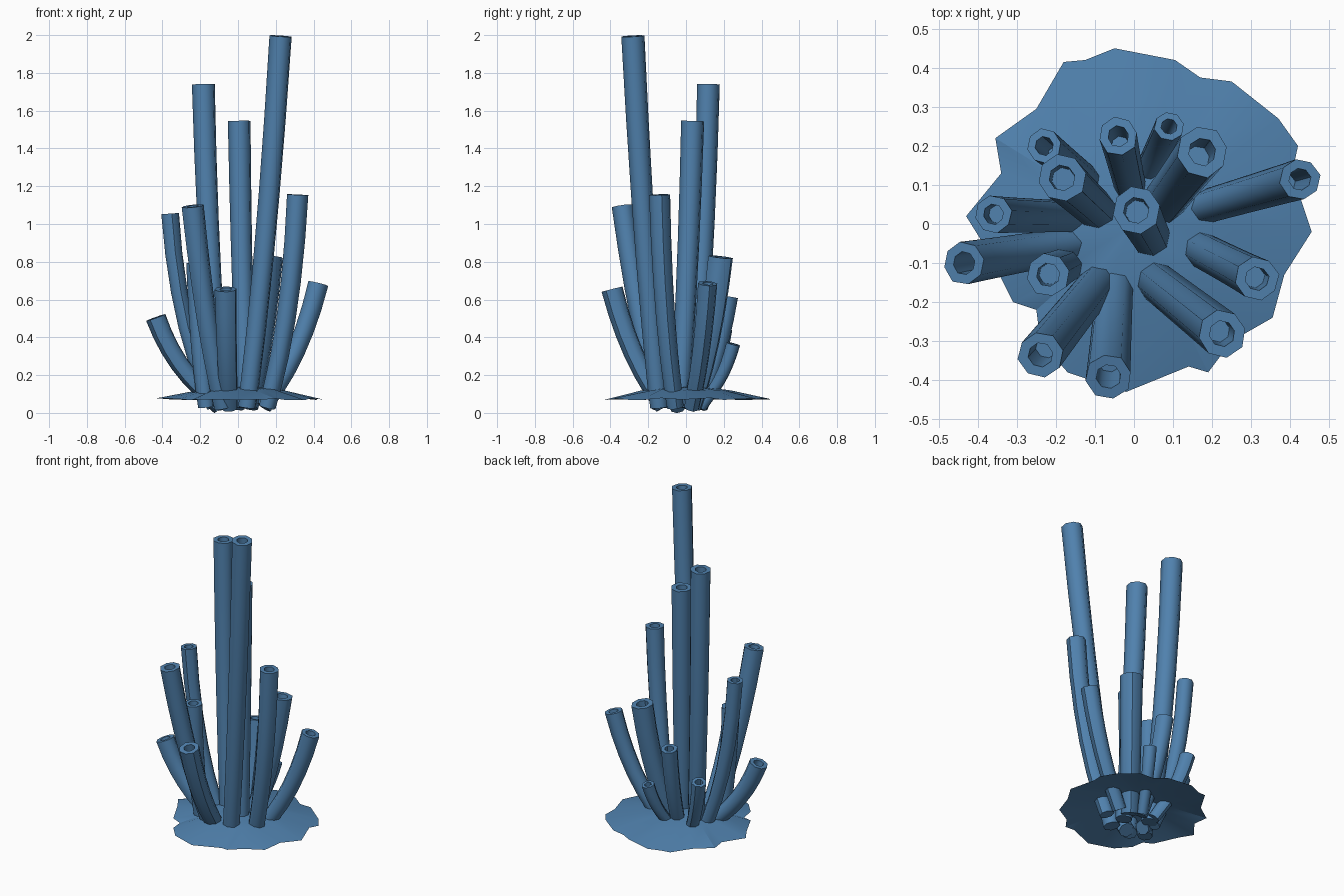
import bpy, bmesh, math, random
from mathutils import Vector

random.seed(4)
if "Cube" in bpy.data.objects:
    bpy.data.objects.remove(bpy.data.objects["Cube"])

blue = bpy.data.materials.new("reef_blue")
blue.use_nodes = True
blue.diffuse_color = (0.08, 0.22, 0.42, 1)
blue.node_tree.nodes["Principled BSDF"].inputs["Base Color"].default_value = blue.diffuse_color

SIDES = 8
SHEET_Z = 0.13
UP = Vector((0, 0, 1))


def finish(name, bm, angle):
    bmesh.ops.recalc_face_normals(bm, faces=bm.faces)
    mesh = bpy.data.meshes.new(name)
    bm.to_mesh(mesh)
    bm.free()
    mesh.materials.append(blue)
    obj = bpy.data.objects.new(name, mesh)
    bpy.context.collection.objects.link(obj)
    bpy.ops.object.select_all(action='DESELECT')
    obj.select_set(True)
    bpy.context.view_layer.objects.active = obj
    bpy.ops.object.shade_smooth_by_angle(angle=math.radians(angle))


def ring(bm, centre, tangent, radii):
    turn = UP.rotation_difference(tangent)
    verts = []
    for i, r in enumerate(radii):
        a = math.tau * (i + 0.25) / len(radii)
        verts.append(bm.verts.new(centre + turn @ Vector((r * math.cos(a), r * math.sin(a), 0))))
    return verts


def bridge(bm, lower, upper):
    n = len(lower)
    for i in range(n):
        j = (i + 1) % n
        bm.faces.new((lower[i], lower[j], upper[j], upper[i]))


def tube(name, base, tip, height, radius, bend):
    """Curved hollow-topped tube that pokes out beneath the base sheet."""
    p0 = Vector((*base, SHEET_Z))
    p2 = Vector((*tip, height - 0.005))
    p1 = p0.lerp(p2, bend)
    p1.z = p0.z + 0.4 * (p2.z - p0.z)
    start = (p1 - p0).normalized()
    bottom = p0 - start * (0.1 / start.z)
    path = [(bottom, start, 0.8)]
    steps = 5
    for k in range(steps + 1):
        t = k / steps
        point = p0 * (1 - t) ** 2 + p1 * 2 * t * (1 - t) + p2 * t * t
        tangent = ((p1 - p0) * (1 - t) + (p2 - p1) * t).normalized()
        path.append((point, tangent, 0.86 + 0.16 * t))
    wobble = [random.uniform(0.97, 1.05) for _ in range(SIDES)]
    bm = bmesh.new()
    rings = [ring(bm, p, d, [radius * s * w for w in wobble]) for p, d, s in path]
    # rim, then the hollow and its floor
    end, direction, _ = path[-1]
    for depth, scale in ((0, 0.55), (0.16, 0.5)):
        rings.append(ring(bm, end - direction * depth, direction,
                          [radius * scale * w for w in wobble]))
    for lower, upper in zip(rings, rings[1:]):
        bridge(bm, lower, upper)
    bm.faces.new(rings[0][::-1])
    bm.faces.new(rings[-1])
    finish(name, bm, 50)


# Tubes: base x/y, tip x/y, height, radius, bend
tubes = {
    "tube_tallest": ((0.06, -0.15), (0.225, -0.28), 2.0, 0.06, 0.57),
    "tube_tall_back": ((-0.10, 0.04), (-0.185, 0.118), 1.745, 0.06, 0.72),
    "tube_centre": ((0.04, -0.03), (0.005, 0.035), 1.55, 0.059, 0.64),
    "tube_right_tall": ((0.18, -0.07), (0.315, -0.14), 1.16, 0.055, 0.78),
    "tube_front_lean": ((-0.10, -0.16), (-0.24, -0.335), 1.10, 0.056, 0.57),
    "tube_left_tall": ((-0.17, 0.02), (-0.36, 0.025), 1.06, 0.047, 0.8),
    "tube_back_right": ((0.08, 0.06), (0.175, 0.185), 0.83, 0.064, 0.64),
    "tube_left_inner": ((-0.18, -0.11), (-0.22, -0.13), 0.8, 0.054, 0.75),
    "tube_right_curved": ((0.20, 0.05), (0.425, 0.115), 0.69, 0.052, 0.64),
    "tube_front_short": ((-0.05, -0.18), (-0.065, -0.39), 0.66, 0.057, 0.62),
    "tube_back": ((-0.01, 0.10), (-0.04, 0.225), 0.62, 0.048, 0.64),
    "tube_left_curved": ((-0.20, -0.06), (-0.435, -0.10), 0.51, 0.054, 0.66),
    "tube_back_left": ((-0.13, 0.12), (-0.23, 0.20), 0.45, 0.044, 0.64),
    "tube_back_small": ((0.04, 0.15), (0.09, 0.25), 0.37, 0.038, 0.64),
}
for name, spec in tubes.items():
    tube(name, *spec)

# Ragged thin base sheet, raised in the middle
outline = [(.455, -.02), (.405, .13), (.42, .2), (.37, .27), (.25, .365), (.17, .375),
           (.105, .42), (-.05, .45), (-.125, .42), (-.18, .415), (-.25, .295),
           (-.355, .22), (-.34, .13), (-.43, .02), (-.38, -.06), (-.31, -.2),
           (-.25, -.22), (-.24, -.3), (-.17, -.38), (-.02, -.43), (.14, -.365),
           (.19, -.38), (.25, -.3), (.355, -.24), (.385, -.13)]
bm = bmesh.new()
loops = []
for scale, z, jitter in ((1, 0.073, 0.006), (0.55, 0.117, 0.006), (0.25, 0.135, 0)):
    loops.append([bm.verts.new((x * scale, y * scale, z + random.uniform(-jitter, jitter)))
                  for x, y in outline])
for outer, inner in zip(loops, loops[1:]):
    bridge(bm, outer, inner)
peak = bm.verts.new((0, 0, 0.14))
for i, v in enumerate(loops[-1]):
    bm.faces.new((v, loops[-1][(i + 1) % len(outline)], peak))
finish("base_sheet", bm, 20)
